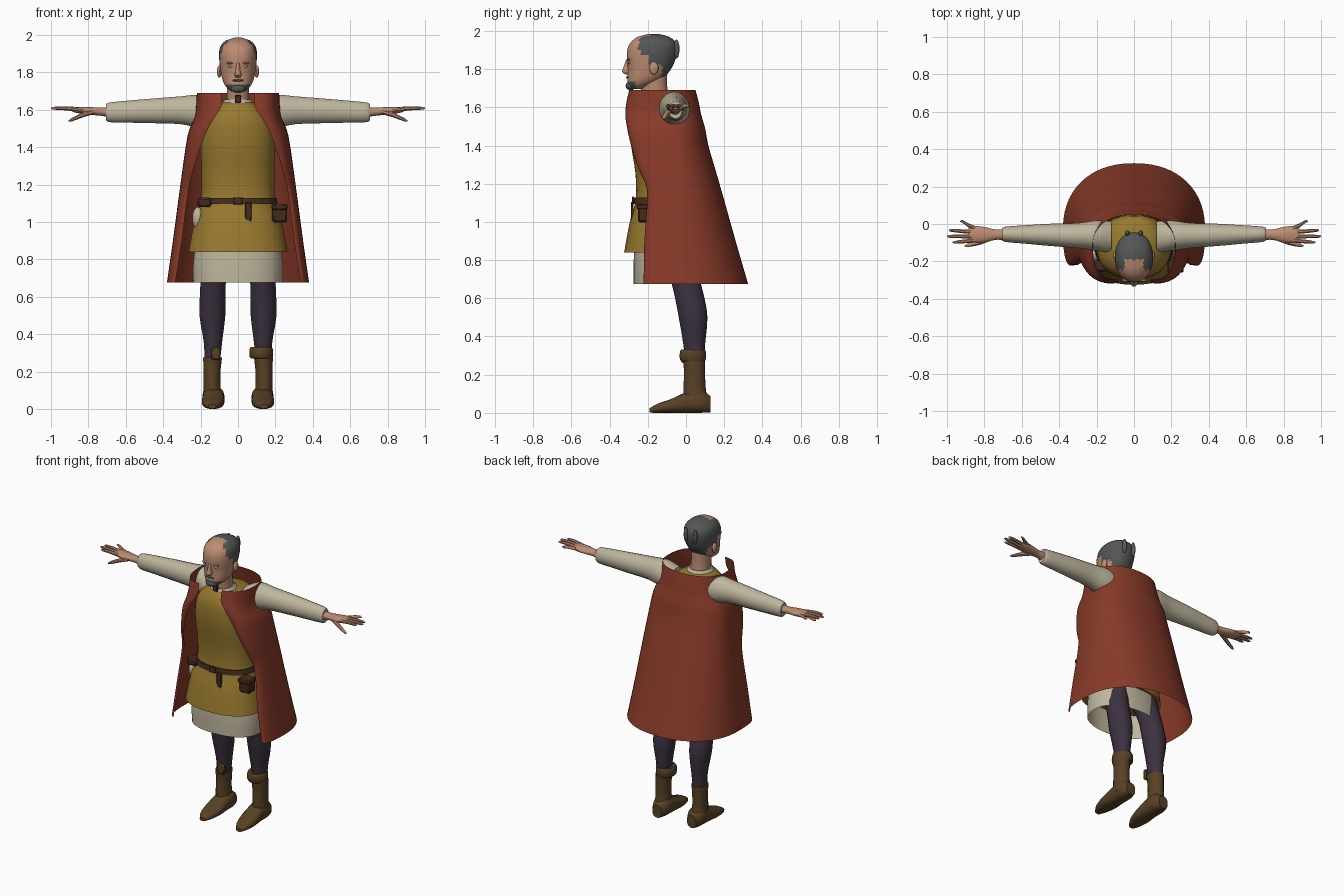
import bpy, bmesh, math
from mathutils import Vector

if "Cube" in bpy.data.objects:
    bpy.data.objects.remove(bpy.data.objects["Cube"])


def material(name, r, g, b):
    m = bpy.data.materials.new(name)
    lin = [(c / 255 / 12.92) if c < 10 else ((c / 255 + 0.055) / 1.055) ** 2.4 for c in (r, g, b)]
    m.diffuse_color = (*lin, 1)
    m.use_nodes = True
    m.node_tree.nodes["Principled BSDF"].inputs["Base Color"].default_value = m.diffuse_color
    return m


SKIN = material("skin", 188, 140, 114)
HAIR = material("grey_hair", 84, 87, 85)
RED = material("cloak_red", 136, 58, 41)
OCHRE = material("tunic_ochre", 152, 121, 47)
LINEN = material("linen", 190, 182, 157)
PLUM = material("trouser_plum", 60, 50, 64)
BOOT = material("boot_leather", 88, 65, 37)
BELT = material("dark_leather", 68, 44, 29)


def finish(name, bm, mats, rule=None, recalc=True):
    if recalc:
        bmesh.ops.recalc_face_normals(bm, faces=bm.faces[:])
    if rule:
        for f in bm.faces:
            f.material_index = rule(f.calc_center_median())
    me = bpy.data.meshes.new(name)
    bm.to_mesh(me)
    bm.free()
    ob = bpy.data.objects.new(name, me)
    bpy.context.collection.objects.link(ob)
    for m in mats:
        me.materials.append(m)
    return ob


def smooth_rows(rows, k):
    """Hermite interpolation of rows along their first value."""
    def slope(i):
        a, b = rows[max(i - 1, 0)], rows[min(i + 1, len(rows) - 1)]
        return [(q - p) / (b[0] - a[0]) for p, q in zip(a, b)]
    out = []
    for i in range(len(rows) - 1):
        a, b, ma, mb = rows[i], rows[i + 1], slope(i), slope(i + 1)
        h = b[0] - a[0]
        for j in range(k):
            u = j / k
            row = [(2*u**3 - 3*u*u + 1) * p + (u**3 - 2*u*u + u) * h * s
                   + (3*u*u - 2*u**3) * q + (u**3 - u*u) * h * t
                   for p, q, s, t in zip(a, b, ma, mb)]
            row[0] = a[0] + h * u
            out.append(row)
    return out + [list(rows[-1])]


def spow(v, p):
    return math.copysign(abs(v) ** p, v)


def loft(name, rows, mat, axis="z", side=1, n=20, k=3, power=2.0, cap=True, rule=None):
    """Rows are (position along axis, centre a, centre b, radius a, radius b)."""
    bm, rings = bmesh.new(), []
    for t, ca, cb, ra, rb in smooth_rows(rows, k):
        ring = []
        for i in range(n):
            w = 2 * math.pi * (i + 0.5) / n
            a = ca + ra * spow(math.cos(w), 2 / power)
            b = cb + rb * spow(math.sin(w), 2 / power)
            x, y, z = {"z": (a, b, t), "x": (t, a, b), "y": (a, t, b)}[axis]
            ring.append(bm.verts.new((side * x, y, z)))
        rings.append(ring)
    for lo, hi in zip(rings, rings[1:]):
        for i in range(n):
            j = (i + 1) % n
            bm.faces.new((lo[i], lo[j], hi[j], hi[i]))
    if cap:
        bm.faces.new(rings[0][::-1])
        bm.faces.new(rings[-1])
    return finish(name, bm, mat if isinstance(mat, list) else [mat], rule, cap)


def blob(name, loc, size, mat):
    bm = bmesh.new()
    bmesh.ops.create_uvsphere(bm, u_segments=14, v_segments=10, radius=1)
    for v in bm.verts:
        v.co = Vector(p * s + c for p, s, c in zip(v.co, size, loc))
    return finish(name, bm, [mat])


def box(name, loc, size, mat, bevel=0.006):
    bm = bmesh.new()
    bmesh.ops.create_cube(bm, size=1)
    for v in bm.verts:
        v.co = Vector(p * s + c for p, s, c in zip(v.co, size, loc))
    bmesh.ops.bevel(bm, geom=bm.edges[:], offset=bevel, segments=1, affect='EDGES')
    return finish(name, bm, [mat])


def body(rows):
    """Turn (z, half width, front y, back y) into loft rows."""
    return [(z, 0, (f + b) / 2, rx, (b - f) / 2) for z, rx, f, b in rows]


# Tunic, linen undershirt hem, belt
loft("tunic", body([(.84, .265, -.325, .07), (1.0, .235, -.295, .06), (1.11, .2, -.265, .045),
                    (1.25, .195, -.265, .045), (1.4, .2, -.288, .05), (1.5, .195, -.293, .05),
                    (1.57, .17, -.285, .045), (1.62, .12, -.26, .02), (1.64, .078, -.24, -.07)]),
     OCHRE, n=32, power=2.3)
loft("undershirt_hem", body([(.675, .24, -.275, .065), (.78, .24, -.275, .06), (.9, .225, -.27, .05)]),
     LINEN, n=32, power=2.3, cap=False)
loft("undershirt_collar", body([(1.615, .095, -.252, -.05), (1.64, .082, -.245, -.07),
                                (1.655, .07, -.237, -.085)]), LINEN, n=24)
loft("belt", body([(1.095, .212, -.276, .055), (1.115, .21, -.274, .054), (1.128, .206, -.272, .052)]),
     BELT, n=32, power=2.3, k=1)
box("belt_buckle", (0, -.277, 1.112), (.05, .012, .04), BELT, .003)
box("belt_strap_end", (.055, -.282, 1.05), (.034, .014, .11), BELT, .004)
box("large_pouch", (.222, -.215, 1.045), (.08, .075, .095), BELT, .01)
box("large_pouch_flap", (.222, -.22, 1.08), (.086, .08, .03), BELT, .006)
box("small_pouch", (-.18, -.225, 1.105), (.075, .06, .05), BELT, .01)
blob("side_cloth", (-.215, -.17, 1.02), (.03, .04, .06), LINEN)

# Cloak: an open sheet from one front edge, round the back, to the other
cloak_rows = [  # z, half width, widest y, back y, edge x, edge y
    (.675, .38, -.03, .325, .335, -.222), (.9, .348, -.04, .26, .3, -.218),
    (1.17, .312, -.05, .184, .265, -.205), (1.28, .297, -.055, .152, .238, -.25),
    (1.4, .28, -.06, .117, .2, -.288), (1.49, .262, -.07, .1, .165, -.308),
    (1.56, .232, -.08, .08, .125, -.318), (1.62, .224, -.1, .068, .088, -.313),
    (1.69, .22, -.11, .05, .088, -.298)]
bm, rings, steps = bmesh.new(), [], 14
for z, rx, yc, yb, xe, ye in smooth_rows(cloak_rows, 3):
    half = []
    for i in range(steps, 0, -1):
        w, p = math.pi / 2 * i / steps, .8
        half.append((xe + (rx - xe) * math.cos(w) ** p, yc + (ye - yc) * math.sin(w) ** p))
    for i in range(steps + 1):
        w, p = math.pi / 2 * i / steps, .9
        half.append((rx * max(math.cos(w), 0) ** p, yc + (yb - yc) * math.sin(w) ** p))
    half[-1] = (0, yb)
    pts = half + [(-x, y) for x, y in half[-2::-1]]
    rings.append([bm.verts.new((x, y, z)) for x, y in pts])
for lo, hi in zip(rings, rings[1:]):
    for i in range(len(lo) - 1):
        bm.faces.new((lo[i], lo[i + 1], hi[i + 1], hi[i]))
finish("cloak", bm, [RED], recalc=False)


# Head: hair and bald brow are split by position
def hair_rule(c):
    if c.z > 1.88 and abs(c.x) > .05:
        return int(c.y > -.245)
    if c.z > 1.83:
        return int(c.y > -.19)
    if c.z > 1.745:
        return int(c.y > -.125)
    return int(c.z < 1.735 and c.y < -.265)


loft("head", body([(1.697, .035, -.3, -.22), (1.72, .062, -.307, -.17), (1.75, .08, -.307, -.12),
                   (1.8, .092, -.305, -.078), (1.85, .099, -.31, -.055), (1.9, .102, -.308, -.045),
                   (1.94, .093, -.29, -.053), (1.97, .064, -.25, -.09), (1.985, .02, -.195, -.145)]),
     [SKIN, HAIR], n=36, k=4, power=2.15, rule=hair_rule)
loft("neck", [(1.6, 0, -.155, .066, .075), (1.68, 0, -.165, .06, .07), (1.77, 0, -.17, .062, .07)], SKIN)
loft("nose", [(1.772, 0, -.3, .012, .015), (1.785, 0, -.31, .019, .026), (1.81, 0, -.308, .012, .02),
              (1.85, 0, -.303, .009, .011)], SKIN, n=12)
blob("goatee", (0, -.29, 1.713), (.04, .026, .024), HAIR)
blob("moustache", (0, -.306, 1.757), (.032, .008, .006), HAIR)
box("throat_clasp", (0, -.24, 1.657), (.032, .02, .042), BELT, .004)
for s in (1, -1):
    blob("ear", (s * .1, -.168, 1.805), (.013, .024, .034), SKIN)
    blob("eye", (s * .04, -.298, 1.832), (.015, .007, .006), LINEN)
    blob("brow", (s * .042, -.3, 1.85), (.022, .009, .006), SKIN)
    blob("hair_lock", (s * .035, -.05, 1.905), (.014, .016, .05), HAIR)

for s in (1, -1):
    # Sleeves and hands
    loft("sleeve", [(.12, -.07, 1.575, .085, .07), (.2, -.062, 1.59, .082, .09),
                    (.3, -.062, 1.597, .068, .076), (.45, -.058, 1.594, .06, .067),
                    (.58, -.056, 1.59, .05, .06), (.69, -.055, 1.586, .041, .053),
                    (.705, -.055, 1.586, .034, .045)], LINEN, "x", s)
    loft("hand", [(.69, -.057, 1.587, .03, .027), (.74, -.057, 1.59, .028, .022),
                  (.8, -.057, 1.594, .042, .021), (.85, -.055, 1.598, .045, .018),
                  (.885, -.055, 1.6, .038, .012)], SKIN, "x", s, 16)
    for y0, x1, y1 in ((-.088, .97, -.098), (-.066, 1.0, -.066), (-.043, .99, -.034), (-.022, .93, .014)):
        loft("finger", [(.85, y0, 1.6, .012, .012), ((.85 + x1) / 2, (y0 + y1) / 2, 1.607, .011, .011),
                        (x1 - .012, y1, 1.608, .008, .008), (x1, y1, 1.608, .003, .003)],
             SKIN, "x", s, 8, 2)
    loft("thumb", [(.77, -.075, 1.59, .018, .015), (.83, -.1, 1.572, .014, .014),
                   (.89, -.114, 1.546, .01, .01), (.905, -.117, 1.54, .004, .004)], SKIN, "x", s, 8, 2)
    # Legs and boots
    loft("trouser_leg", [(.26, .137, .045, .042, .05), (.36, .134, .043, .05, .058),
                         (.5, .137, .037, .07, .076), (.6, .135, .02, .07, .078),
                         (.7, .131, -.005, .069, .078), (.85, .11, -.05, .08, .09)], PLUM, side=s)
    loft("boot_shaft", [(.04, .135, .055, .056, .068), (.12, .139, .045, .046, .06),
                        (.2, .139, .045, .046, .056), (.275, .136, .043, .051, .058)], BOOT, side=s)
    loft("boot_foot", [(-.19, .138, .013, .02, .012), (-.15, .137, .024, .044, .024),
                       (-.08, .134, .036, .06, .036), (0, .132, .054, .058, .054),
                       (.08, .132, .06, .057, .06), (.128, .132, .045, .035, .043)],
         BOOT, "y", s, power=2.4)

# One boot has a folded cuff, the other a loose flap
loft("boot_cuff", [(.27, .125, .037, .056, .062), (.28, .124, .036, .063, .069),
                   (.32, .124, .036, .063, .069), (.332, .124, .036, .056, .062)], BOOT, k=2)
box("boot_flap", (-.118, -.012, .297), (.05, .03, .07), BOOT, .008)

# Soft shading with crisp edges
for ob in bpy.context.scene.objects:
    ob.select_set(True)
    bpy.context.view_layer.objects.active = ob
bpy.ops.object.shade_smooth_by_angle(angle=math.radians(42))
